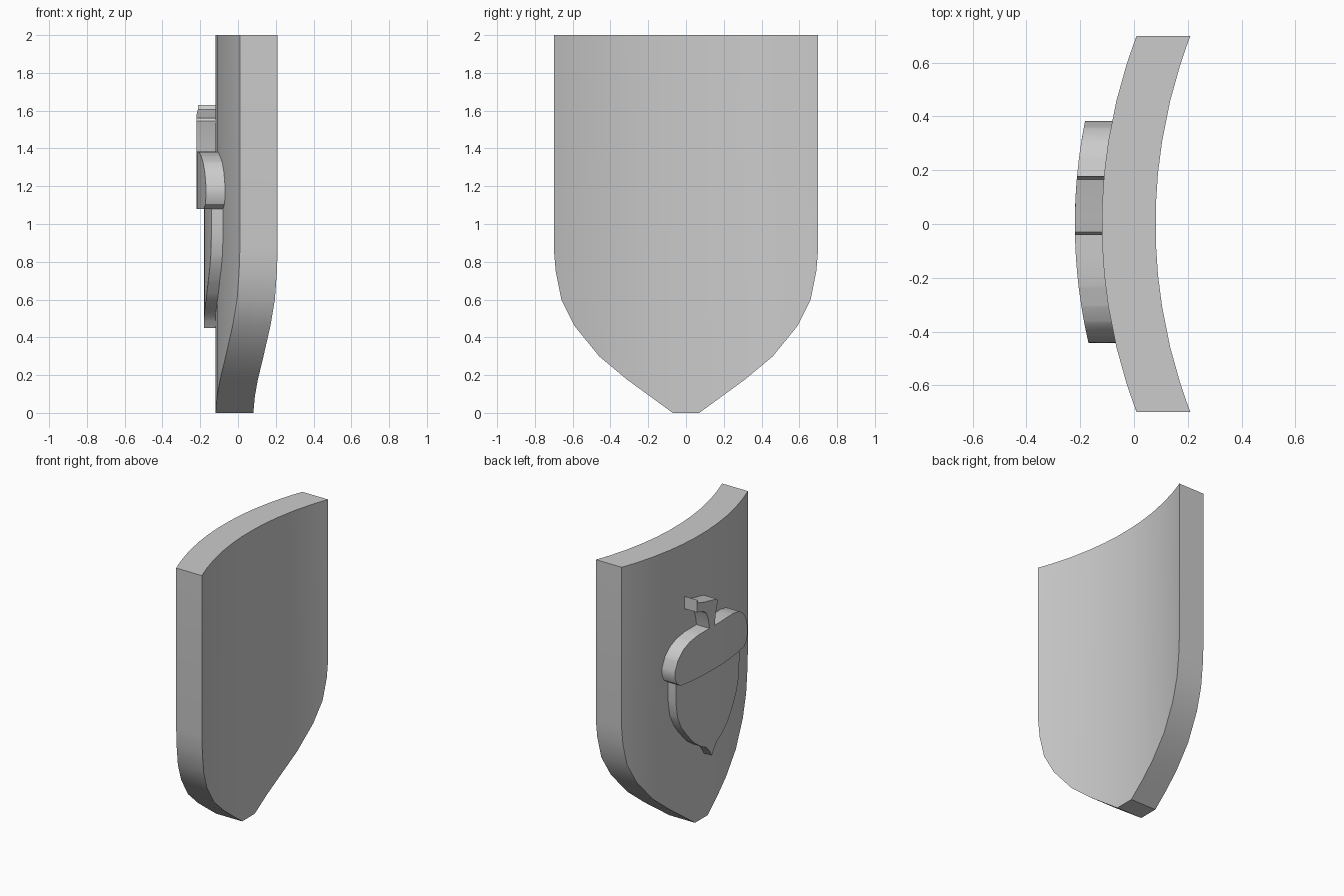
import bpy
import bmesh
from math import radians, sqrt

cube = bpy.data.objects.get("Cube")
if cube:
    bpy.data.objects.remove(cube, do_unlink=True)

grey = bpy.data.materials.new("plain grey")
grey.use_nodes = True
colour = (0.6, 0.6, 0.6, 1)
grey.diffuse_color = colour
grey.node_tree.nodes["Principled BSDF"].inputs["Base Color"].default_value = colour

RADIUS = 1.95   # bend of the shield about a vertical axis
FACE_X = -0.12  # crown of the bulging face


def bend(y):
    return FACE_X + RADIUS - sqrt(RADIUS ** 2 - y ** 2)


def mirrored(half, centre):
    """Closed outline from (half width, z) points listed top to bottom."""
    right = [(centre + w, z) for w, z in half]
    left = [(centre - w, z) for w, z in reversed(half) if w > 0]
    return right + left


def curved_plate(name, outline, near, far, columns):
    """Extrude a (y, z) outline along x, slice it in columns and bend it."""
    bm = bmesh.new()
    face = bm.faces.new([bm.verts.new((near, y, z)) for y, z in outline])
    ext = bmesh.ops.extrude_face_region(bm, geom=[face], use_keep_orig=True)
    moved = [g for g in ext["geom"] if isinstance(g, bmesh.types.BMVert)]
    bmesh.ops.translate(bm, verts=moved, vec=(far - near, 0, 0))
    for y in columns:
        bmesh.ops.bisect_plane(bm, geom=bm.verts[:] + bm.edges[:] + bm.faces[:],
                               dist=0.0005, plane_co=(0, y, 0), plane_no=(0, 1, 0))
    for v in bm.verts:
        v.co.x += bend(v.co.y)
    bmesh.ops.recalc_face_normals(bm, faces=bm.faces[:])
    mesh = bpy.data.meshes.new(name)
    bm.to_mesh(mesh)
    bm.free()
    mesh.materials.append(grey)
    obj = bpy.data.objects.new(name, mesh)
    bpy.context.collection.objects.link(obj)
    bpy.ops.object.select_all(action='DESELECT')
    obj.select_set(True)
    bpy.context.view_layer.objects.active = obj
    bpy.ops.object.shade_smooth_by_angle(angle=radians(30))
    return obj


# Shield body, sliced where its rim turns
shield_half = [(0.7, 2), (0.7, 0.87), (0.69, 0.75), (0.66, 0.6), (0.59, 0.46),
               (0.46, 0.3), (0.31, 0.175), (0.07, 0)]
slices = [s * w for w in (0.07, 0.19, 0.31, 0.46, 0.59, 0.66) for s in (-1, 1)]
curved_plate("shield_body", mirrored(shield_half, 0), 0, 0.2, slices)

# Acorn emblem on the bulging face, sunk slightly into it
SINK = 0.02
CENTRE = -0.03
fine = [i * 0.06 for i in range(-7, 7)]

nut_half = [(0.36, 1.1), (0.36, 0.96), (0.345, 0.84), (0.31, 0.76), (0.26, 0.69),
            (0.19, 0.61), (0.12, 0.56), (0.06, 0.53), (0.025, 0.49), (0, 0.45)]
curved_plate("acorn_nut", mirrored(nut_half, CENTRE), -0.06, SINK, fine)

cap_half = [(0.1, 1.385), (0.2, 1.38), (0.28, 1.36), (0.34, 1.325), (0.385, 1.27),
            (0.41, 1.2), (0.413, 1.15), (0.395, 1.105), (0.36, 1.08)]
curved_plate("acorn_cap", mirrored(cap_half, CENTRE), -0.1, SINK, fine)

# Bent stalk leaning toward +y
stalk = [(0, 1.37), (-0.015, 1.46), (-0.04, 1.545), (-0.03, 1.56), (0.02, 1.572),
         (0.1, 1.588), (0.165, 1.605), (0.178, 1.63), (0.178, 1.543),
         (0.12, 1.53), (0.085, 1.505), (0.065, 1.45), (0.05, 1.37)]
curved_plate("acorn_stalk", stalk, -0.1, SINK, [])
